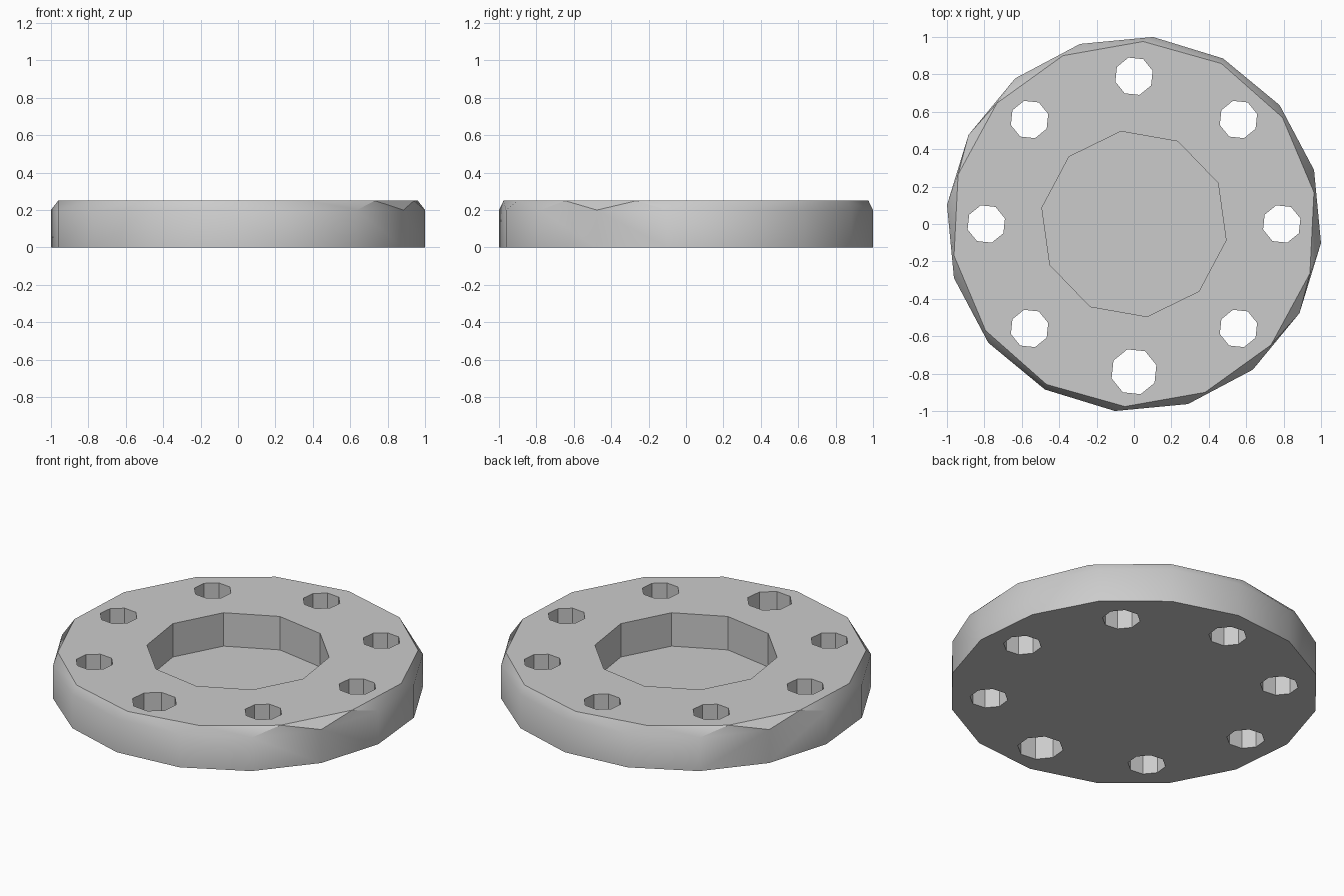
import bpy, bmesh
from math import cos, sin, pi, radians
from mathutils import Vector

old = bpy.data.objects.get("Cube")
if old:
    bpy.data.objects.remove(old, do_unlink=True)

steel = bpy.data.materials.new("light grey metal")
steel.use_nodes = True
GREY = (0.6, 0.6, 0.6, 1)
steel.diffuse_color = GREY
steel.node_tree.nodes["Principled BSDF"].inputs["Base Color"].default_value = GREY


def ring(sides, radius, phase, z, centre=(0, 0)):
    """Corners of a regular polygon at height z."""
    angles = [radians(phase) + 2 * pi * i / sides for i in range(sides)]
    return [Vector((centre[0] + radius * cos(a), centre[1] + radius * sin(a), z))
            for a in angles]


def hull(name, points):
    """Convex solid around the given points."""
    bm = bmesh.new()
    for p in points:
        bm.verts.new(p)
    bmesh.ops.convex_hull(bm, input=bm.verts[:])
    bmesh.ops.dissolve_limit(bm, angle_limit=radians(0.5),
                             verts=bm.verts[:], edges=bm.edges[:])
    bmesh.ops.recalc_face_normals(bm, faces=bm.faces[:])
    mesh = bpy.data.meshes.new(name)
    bm.to_mesh(mesh)
    bm.free()
    mesh.materials.append(steel)
    obj = bpy.data.objects.new(name, mesh)
    bpy.context.collection.objects.link(obj)
    return obj


def prism(name, sides, radius, phase, low, high, centre=(0, 0)):
    return hull(name, ring(sides, radius, phase, low, centre)
                + ring(sides, radius, phase, high, centre))


# Plate: upright 16-sided rim, chamfered into a 14-sided top
plate = hull("flange_plate", ring(16, 1.005, -5.8, 0)
             + ring(16, 1.005, -5.8, 0.2) + ring(14, 0.977, 10, 0.25))

# Centre recess and eight through holes, the front one larger
cutters = [prism("recess_cutter", 10, 0.5, -10, 0.05, 0.5)]
for i in range(8):
    a = i * pi / 4
    size = 0.125 if i == 6 else 0.104
    cutters.append(prism("bolt_hole_cutter", 8, size, 16.5, -0.2, 0.5,
                         (0.79 * cos(a), 0.79 * sin(a))))

bpy.ops.object.select_all(action='DESELECT')
bpy.context.view_layer.objects.active = plate
plate.select_set(True)
for cutter in cutters:
    cutter.hide_render = True
    mod = plate.modifiers.new("cut", 'BOOLEAN')
    mod.operation = 'DIFFERENCE'
    mod.solver = 'EXACT'
    mod.object = cutter
    bpy.ops.object.modifier_apply(modifier=mod.name)
    bpy.data.objects.remove(cutter, do_unlink=True)

# Soft rim, crisp top, bottom and hole edges
bpy.ops.object.shade_smooth_by_angle(angle=radians(35))
